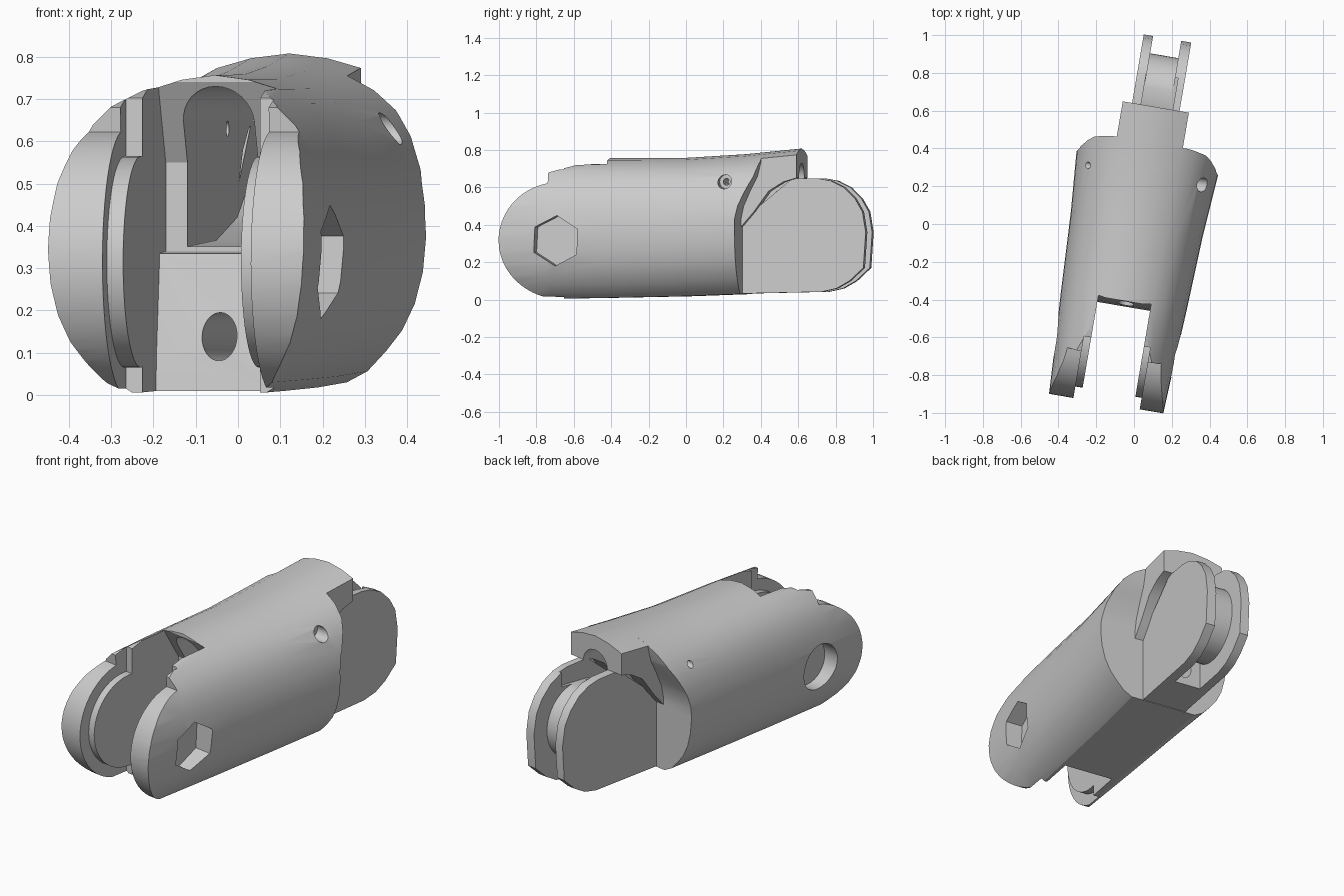
import bpy, bmesh, math
from mathutils import Matrix, Vector

if "Cube" in bpy.data.objects:
    bpy.data.objects.remove(bpy.data.objects["Cube"])

grey = bpy.data.materials.new("light grey plastic")
grey.use_nodes = True
colour = (0.6, 0.6, 0.6, 1)
grey.diffuse_color = colour
grey.node_tree.nodes["Principled BSDF"].inputs["Base Color"].default_value = colour

PIN_Y, PIN_Z = -0.65, 0.315      # front pin axis
HINGE_Y, HINGE_Z = 0.70, 0.35    # rear hinge axis


def make_object(name, bm):
    bmesh.ops.recalc_face_normals(bm, faces=bm.faces)
    mesh = bpy.data.meshes.new(name)
    bm.to_mesh(mesh)
    bm.free()
    mesh.materials.append(grey)
    obj = bpy.data.objects.new(name, mesh)
    bpy.context.collection.objects.link(obj)
    return obj


def loft(name, rings):
    """Closed solid through rings of equal length."""
    bm = bmesh.new()
    loops = [[bm.verts.new(p) for p in ring] for ring in rings]
    n = len(loops[0])
    for a, b in zip(loops, loops[1:]):
        for i in range(n):
            j = (i + 1) % n
            bm.faces.new((a[i], a[j], b[j], b[i]))
    bm.faces.new(loops[0])
    bm.faces.new(loops[-1][::-1])
    return make_object(name, bm)


def prism(name, side, x0, x1):
    """Side profile of (y, z) points extruded across x."""
    return loft(name, [[(x, y, z) for y, z in side] for x in (x0, x1)])


def box(name, x0, x1, y0, y1, z0, z1):
    return prism(name, [(y0, z0), (y1, z0), (y1, z1), (y0, z1)], x0, x1)


def arc(y, z, r, a0, a1, n):
    angles = [math.radians(a0 + (a1 - a0) * i / n) for i in range(n + 1)]
    return [(y + r * math.cos(a), z + r * math.sin(a)) for a in angles]


def disc(name, y, z, r, x0, x1, n=48, start=0):
    return prism(name, arc(y, z, r, start, start + 360, n)[:-1], x0, x1)


def bore(name, x, z, rx, rz, y0, y1, n=32):
    """Lengthwise round hole."""
    ring = arc(x, z, 1, 0, 360, n)[:-1]
    return loft(name, [[(x + (a - x) * rx, y, z + (b - z) * rz) for a, b in ring]
                       for y in (y0, y1)])


def boolean(obj, tool, operation="DIFFERENCE", keep=False):
    mod = obj.modifiers.new("cut", "BOOLEAN")
    mod.operation, mod.solver, mod.object = operation, "EXACT", tool
    bpy.context.view_layer.update()
    graph = bpy.context.evaluated_depsgraph_get()
    mesh = bpy.data.meshes.new_from_object(obj.evaluated_get(graph))
    obj.modifiers.clear()
    obj.data = mesh
    if not keep:
        bpy.data.objects.remove(tool)


def skin(name):
    """Rounded, flat-bottomed barrel widening towards the rear."""
    half = [(0.5, 0), (0.63, 0.035), (0.75, 0.1), (0.85, 0.165), (0.93, 0.25),
            (0.98, 0.35), (1, 0.46), (0.99, 0.56), (0.95, 0.67), (0.87, 0.77),
            (0.76, 0.85), (0.62, 0.91), (0.45, 0.955), (0.24, 0.985)]
    section = half + [(0, 1)] + [(-w, h) for w, h in reversed(half)]
    stations = [(-1, 0.305, 0, 0.745), (-0.7, 0.32, 0.005, 0.75),
                (-0.4, 0.337, 0.01, 0.757), (0, 0.355, 0.018, 0.758),
                (0.33, 0.38, 0.03, 0.778), (0.5, 0.385, 0.035, 0.795),
                (0.7, 0.385, 0.04, 0.815)]
    return loft(name, [[(0.015 + w * f, y, z0 + (z1 - z0) * h) for f, h in section]
                       for y, w, z0, z1 in stations])


# Main barrel with rounded prongs
body = skin("body")
outline = arc(PIN_Y, PIN_Z, 0.312, 100, 262, 24) + [
    (-0.6, -0.1), (0.33, -0.1), (0.33, 0.43), (0.345, 0.5), (0.38, 0.58),
    (0.42, 0.66), (0.44, 0.74), (0.44, 0.9), (-0.41, 0.9), (-0.41, 0.735),
    (-0.53, 0.73), (-0.71, 0.68)]
boolean(body, prism("outline", outline, -1, 1), "INTERSECT")

# Notch between the prongs, with a stop block low on its rear wall
notch = [(-1.2, -0.2), (-0.46, -0.2), (-0.43, 0.1), (-0.385, 0.335), (-0.3, 0.34),
         (-0.3, 0.55), (-0.41, 0.74), (-0.41, 1), (-1.2, 1)]
boolean(body, prism("notch", notch, -0.122, 0.161))

# Raised round pads on the inner prong faces
rim = box("rim", -0.161, 0.195, -1.2, -0.63, -0.2, 1)
boolean(rim, disc("pad", PIN_Y, PIN_Z, 0.25, -0.5, 0.5))
boolean(body, rim)

# Pin pockets: hexagon on one side, round on the other
boolean(body, disc("hex_pocket", PIN_Y, PIN_Z, 0.135, 0.235, 0.6, 6, 27))
boolean(body, disc("round_pocket", PIN_Y, PIN_Z, 0.125, -0.6, -0.21, 32))

# Cross pin hole, stepped
boolean(body, disc("wide_pin_hole", 0.265, 0.63, 0.038, 0.26, 0.6, 20))
boolean(body, disc("narrow_pin_hole", 0.265, 0.63, 0.018, -0.6, 0.3, 16))

# Hooded neck over the hinge
neck = skin("neck")
hood = [(0.3, 0.36), (0.34, 0.4), (0.4, 0.47), (0.48, 0.58), (0.56, 0.63),
        (0.63, 0.65), (0.63, 0.95), (0.3, 0.95)]
boolean(neck, prism("hood", hood, -0.168, 0.187), "INTERSECT")

# Rear hinge tang
tang_side = [(0.3, 0.032), (0.76, 0.042), (0.84, 0.06), (0.91, 0.1), (0.985, 0.17),
             (0.998, 0.36), (0.98, 0.47), (0.94, 0.54), (0.88, 0.6), (0.81, 0.635),
             (0.74, 0.648), (0.6, 0.648), (0.42, 0.5), (0.3, 0.45)]
tang = prism("hinge_tang", tang_side, -0.118, 0.137)
groove = box("groove", -0.068, 0.083, 0.57, 1.2, -0.2, 1)
boolean(groove, disc("groove_core", HINGE_Y, HINGE_Z, 0.205, -0.5, 0.5))
boolean(tang, groove)

# Upper arched cable tunnel and lower round bore through all parts
floor = [(-0.6, 0.34), (0.1, 0.365), (0.4, 0.42), (0.52, 0.48), (0.6, 0.54),
         (0.8, 0.56), (0.8, 0.65), (-0.6, 0.65)]
tunnel = prism("tunnel", floor, -0.07, 0.1)
boolean(tunnel, bore("tunnel_arch", 0.015, 0.645, 0.085, 0.085, -0.6, 0.8), "UNION")
lower_bore = bore("lower_bore", 0.028, 0.138, 0.042, 0.057, -0.7, 0.62)
parts = (body, neck, tang)
for part in parts:
    for tool in (tunnel, lower_bore):
        boolean(part, tool, keep=True)
for tool in (tunnel, lower_bore):
    bpy.data.objects.remove(tool)

# Turn the whole finger joint and shade it
for part in parts:
    part.data.transform(Matrix.Rotation(math.radians(-9.7), 4, "Z"))
    bpy.ops.object.select_all(action="DESELECT")
    part.select_set(True)
    bpy.context.view_layer.objects.active = part
    bpy.ops.object.shade_smooth_by_angle(angle=math.radians(28))
